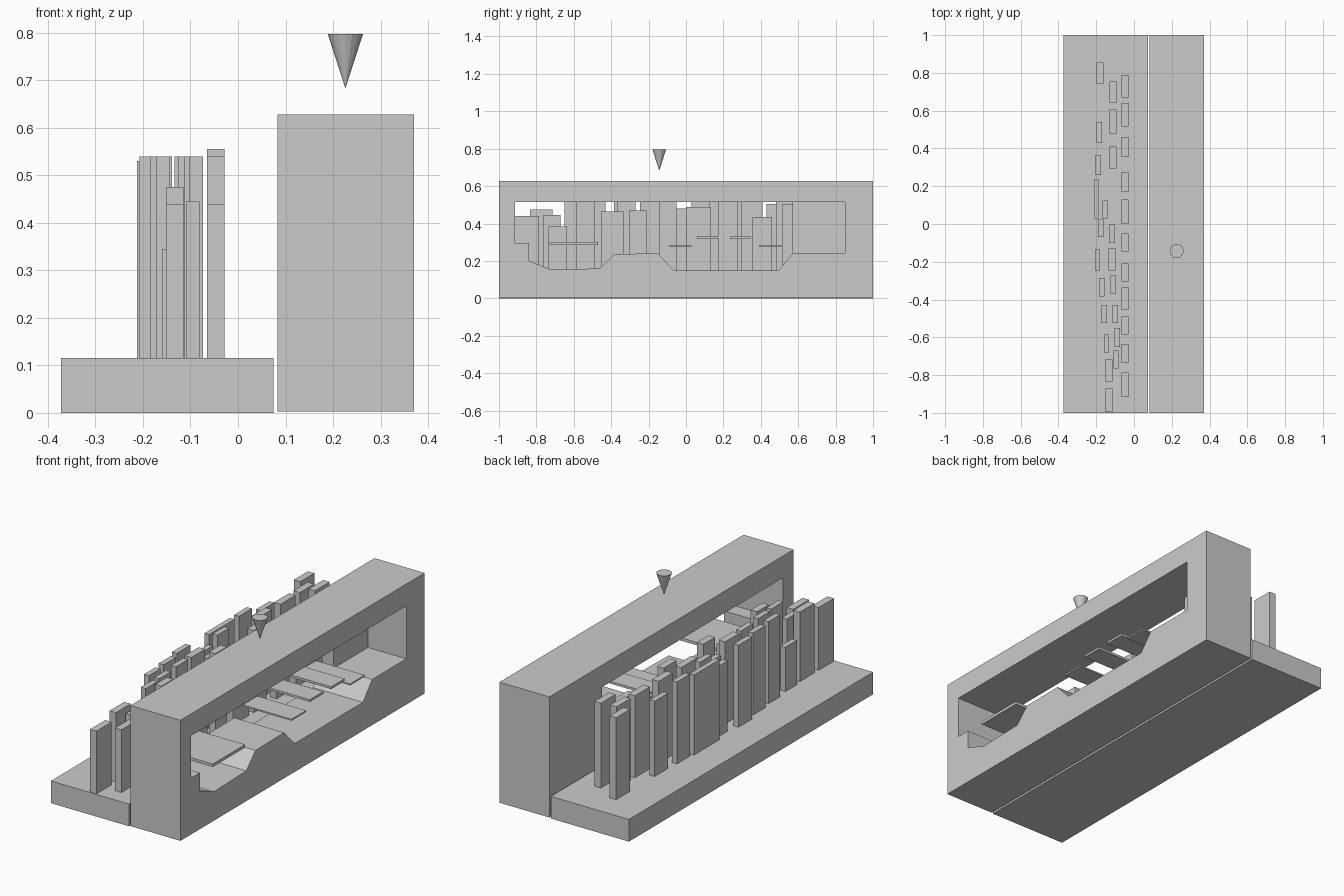
import bpy, bmesh, math


def finish(name, bm):
    bmesh.ops.recalc_face_normals(bm, faces=bm.faces[:])
    me = bpy.data.meshes.new(name)
    bm.to_mesh(me)
    bm.free()
    ob = bpy.data.objects.new(name, me)
    bpy.context.collection.objects.link(ob)
    return ob


def extrude_yz(name, profile, x0, x1):
    """Extrude a y-z outline along x."""
    bm = bmesh.new()
    face = bm.faces.new([bm.verts.new((x0, y, z)) for y, z in profile])
    res = bmesh.ops.extrude_face_region(bm, geom=[face])
    moved = [v for v in res["geom"] if isinstance(v, bmesh.types.BMVert)]
    bmesh.ops.translate(bm, verts=moved, vec=(x1 - x0, 0, 0))
    return finish(name, bm)


def box(name, x0, x1, y0, y1, z0, z1):
    return extrude_yz(name, [(y0, z0), (y1, z0), (y1, z1), (y0, z1)], x0, x1)


def cut(target, cutter):
    mod = target.modifiers.new("opening", 'BOOLEAN')
    mod.operation = 'DIFFERENCE'
    mod.solver = 'EXACT'
    mod.object = cutter
    bpy.context.view_layer.objects.active = target
    bpy.ops.object.modifier_apply(modifier=mod.name)
    bpy.data.objects.remove(cutter, do_unlink=True)


# Ground slab behind the frame
SLAB_TOP = 0.115
box("ground_slab", -0.373, 0.075, -1, 1, 0, SLAB_TOP)

# Long frame with a through opening and a deep recess at its far end
frame = box("window_frame", 0.083, 0.37, -1, 1, 0.003, 0.628)
opening = [(-0.915, 0.515), (-0.915, 0.295), (-0.84, 0.295), (-0.84, 0.20),
           (-0.72, 0.153), (-0.46, 0.16), (-0.385, 0.237), (-0.15, 0.24),
           (-0.065, 0.15), (0.495, 0.15), (0.57, 0.24), (0.57, 0.515)]
cut(frame, extrude_yz("opening_cutter", opening, 0.0, 0.5))
cut(frame, box("recess_cutter", 0.15, 0.5, 0.55, 0.85, 0.24, 0.515))

# Thin shelves across the opening: y0, y1, z0, z1
shelves = [(-0.735, -0.47, 0.285, 0.30), (-0.09, 0.03, 0.278, 0.286),
           (0.06, 0.17, 0.318, 0.33), (0.235, 0.345, 0.318, 0.33),
           (0.39, 0.51, 0.278, 0.286)]
for y0, y1, z0, z1 in shelves:
    box("shelf", 0.09, 0.37, y0, y1, z0, z1)

# Towers nearest the frame share one x: y0, y1, top
near_row = [(0.67, 0.79, 0.555), (0.515, 0.64, 0.505), (0.355, 0.46, 0.435),
            (0.17, 0.275, 0.54), (0.0, 0.13, 0.488), (-0.145, -0.05, 0.54),
            (-0.305, -0.21, 0.47), (-0.455, -0.335, 0.465),
            (-0.585, -0.49, 0.54), (-0.735, -0.635, 0.385),
            (-0.915, -0.785, 0.44)]
for y0, y1, top in near_row:
    box("near_tower", -0.065, -0.028, y0, y1, SLAB_TOP, top)

# Staggered towers: x0, y0, y1, top
middle_row = [(-0.13, 0.64, 0.755, 0.54), (-0.13, 0.48, 0.605, 0.54),
              (-0.13, 0.295, 0.41, 0.54), (-0.13, -0.10, 0.0, 0.48),
              (-0.134, -0.245, -0.13, 0.54), (-0.125, -0.37, -0.27, 0.54),
              (-0.113, -0.525, -0.43, 0.54), (-0.102, -0.65, -0.55, 0.54),
              (-0.109, -0.765, -0.67, 0.445)]
back_row = [(-0.198, 0.74, 0.855, 0.54), (-0.198, 0.43, 0.54, 0.505),
            (-0.204, 0.26, 0.365, 0.54), (-0.167, 0.03, 0.125, 0.54),
            (-0.19, -0.07, 0.025, 0.48), (-0.207, -0.245, -0.135, 0.54),
            (-0.185, -0.385, -0.285, 0.54), (-0.172, -0.525, -0.43, 0.54),
            (-0.16, -0.68, -0.585, 0.345), (-0.152, -0.835, -0.715, 0.475),
            (-0.152, -0.995, -0.87, 0.44)]
for name, row in (("middle_tower", middle_row), ("back_tower", back_row)):
    for x0, y0, y1, top in row:
        wide = 0.037 if y1 - y0 > 0.112 else 0.028
        box(name, x0, x0 + wide, y0, y1, SLAB_TOP, top)
box("long_back_tower", -0.213, -0.187, 0.03, 0.238, SLAB_TOP, 0.53)

# Floating pointer cone, tip downward
bm = bmesh.new()
bmesh.ops.create_cone(bm, cap_ends=True, segments=16, radius1=0.0,
                      radius2=0.037, depth=0.114)
bmesh.ops.remove_doubles(bm, verts=bm.verts[:], dist=1e-5)
cone = finish("pointer_cone", bm)
cone.location = (0.226, -0.143, 0.74)
